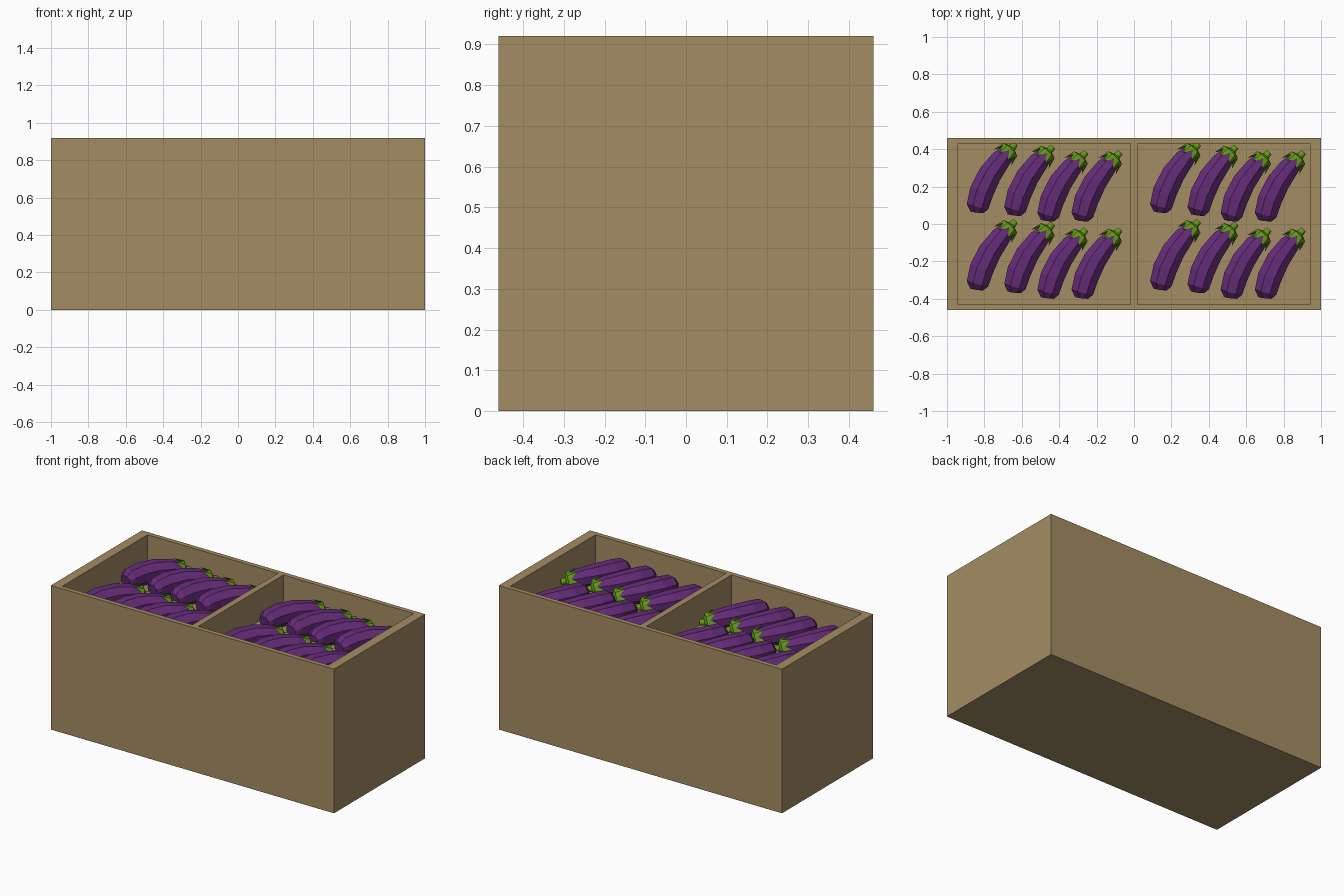
import bpy, bmesh
from math import cos, sin, pi
from mathutils import Vector

if "Cube" in bpy.data.objects:
    bpy.data.objects.remove(bpy.data.objects["Cube"])


def material(name, rgb):
    m = bpy.data.materials.new(name)
    m.diffuse_color = (*rgb, 1)
    m.use_nodes = True
    m.node_tree.nodes["Principled BSDF"].inputs["Base Color"].default_value = m.diffuse_color
    return m


WOOD = material("wood", (0.37, 0.265, 0.125))
PURPLE = material("purple_skin", (0.13, 0.025, 0.19))
GREEN = material("green_leaf", (0.13, 0.32, 0.01))


def box(name, lo, hi):
    bpy.ops.mesh.primitive_cube_add(size=1, location=[(a + b) / 2 for a, b in zip(lo, hi)])
    ob = bpy.context.object
    ob.name = name
    ob.scale = [b - a for a, b in zip(lo, hi)]
    bpy.ops.object.transform_apply(location=True, rotation=False, scale=True)
    return ob


def loft(name, rings, mat):
    """Skin a list of vertex rings of equal count and cap both ends."""
    bm = bmesh.new()
    loops = [[bm.verts.new(p) for p in ring] for ring in rings]
    n = len(loops[0])
    for a, b in zip(loops, loops[1:]):
        for i in range(n):
            j = (i + 1) % n
            bm.faces.new((a[i], a[j], b[j], b[i]))
    bm.faces.new(loops[0][::-1])
    bm.faces.new(loops[-1])
    bmesh.ops.recalc_face_normals(bm, faces=bm.faces)
    me = bpy.data.meshes.new(name)
    bm.to_mesh(me)
    bm.free()
    me.materials.append(mat)
    return me


def ring(centre, tangent, radii, backs=None, phase=0.0):
    """Ring of points round the tangent; backs slides each point along it."""
    t = Vector(tangent).normalized()
    up = Vector((0, 0, 1))
    side = t.cross(up).normalized()
    up = side.cross(t)
    n = len(radii)
    backs = backs or [0] * n
    return [Vector(centre) - t * backs[i]
            + (side * cos(2 * pi * i / n + phase) + up * sin(2 * pi * i / n + phase)) * radii[i]
            for i in range(n)]


# Crate with two sunken compartments
crate = box("crate", (-1, -0.46, 0), (1, 0.46, 0.92))
crate.data.materials.append(WOOD)
for x0, x1 in ((-0.94, -0.02), (0.02, 0.94)):
    cutter = box("compartment_cutter", (x0, -0.43, 0.72), (x1, 0.43, 1.1))
    mod = crate.modifiers.new("compartment", 'BOOLEAN')
    mod.operation = 'DIFFERENCE'
    mod.solver = 'EXACT'
    mod.object = cutter
    bpy.context.view_layer.objects.active = crate
    bpy.ops.object.modifier_apply(modifier=mod.name)
    bpy.data.objects.remove(cutter)

# Curved eggplant body: x, y, z, radius along the spine
spine = [(-.840, .064, .790, .038), (-.836, .095, .793, .064), (-.814, .175, .798, .070),
         (-.769, .268, .800, .067), (-.712, .345, .795, .058), (-.668, .392, .787, .044)]
pts = [Vector(s[:3]) for s in spine]
rings = []
for i, s in enumerate(spine):
    t = pts[min(i + 1, len(pts) - 1)] - pts[max(i - 1, 0)]
    rings.append(ring(pts[i], t, [s[3]] * 8, phase=pi / 8))
body_mesh = loft("eggplant_body", rings, PURPLE)

# Leafy cap with six points, closing into a short stem
t = (pts[-1] - pts[-2]).normalized()
c = pts[-1]
star = [0.064, 0.051] * 6
cap_mesh = loft("eggplant_cap", [
    ring(c, t, [0.030] * 12),
    ring(c, t, star, [0.052, 0.006] * 6),
    ring(c + t * 0.010, t, [0.050, 0.040] * 6),
    ring(c + t * 0.022, t, [0.020] * 12),
    ring(c + t * 0.050, t, [0.016] * 12)], GREEN)

# Two rows of four in each compartment
for bx in (0, 0.98):
    for ry in (0, -0.413):
        for dx, dy in ((0, 0), (0.20, -0.015), (0.377, -0.045), (0.56, -0.045)):
            for name, me in (("eggplant_body", body_mesh), ("eggplant_cap", cap_mesh)):
                ob = bpy.data.objects.new(name, me)
                ob.location = (bx + dx, ry + dy, 0)
                bpy.context.collection.objects.link(ob)
